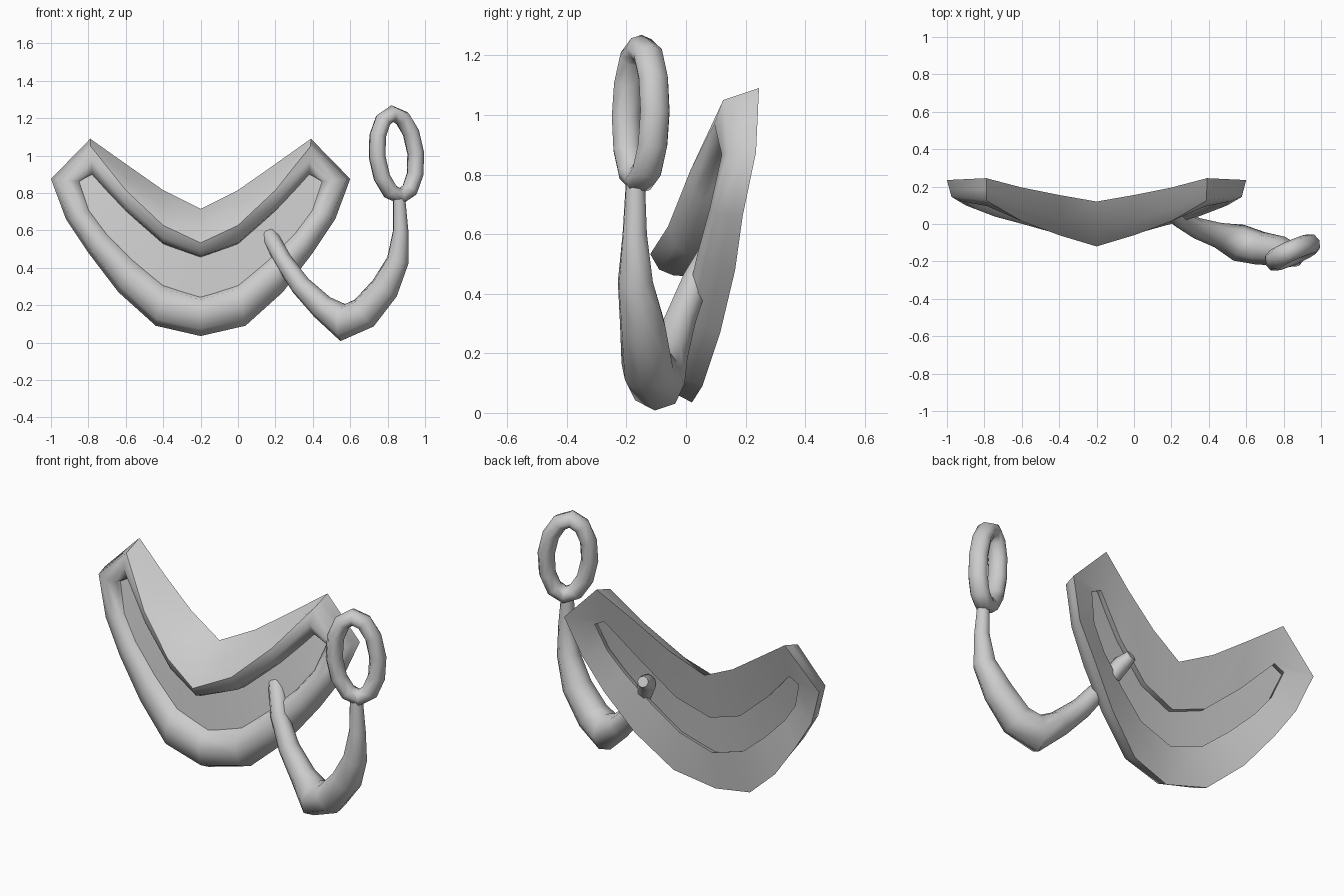
import bpy, bmesh, math
from mathutils import Vector

if "Cube" in bpy.data.objects:
    bpy.data.objects.remove(bpy.data.objects["Cube"])

grey = bpy.data.materials.new("plain_grey")
grey.diffuse_color = (0.6, 0.6, 0.6, 1)
grey.use_nodes = True
grey.node_tree.nodes["Principled BSDF"].inputs["Base Color"].default_value = grey.diffuse_color


def finish(ob, angle):
    """Give the part its colour and smooth shading."""
    ob.data.materials.clear()
    ob.data.materials.append(grey)
    bpy.ops.object.select_all(action='DESELECT')
    ob.select_set(True)
    bpy.context.view_layer.objects.active = ob
    bpy.ops.object.shade_smooth_by_angle(angle=math.radians(angle))


def mirrored_part(name, bm, angle):
    """Half of a mouth part, mirrored about the mouth's centre line."""
    me = bpy.data.meshes.new(name)
    bm.to_mesh(me)
    bm.free()
    ob = bpy.data.objects.new(name, me)
    bpy.context.collection.objects.link(ob)
    ob.location.x = -0.2
    finish(ob, angle)
    mod = ob.modifiers.new("mirror", 'MIRROR')
    mod.use_clip = True
    return ob


# Lip stations: outer edge (x, y, z), inner edge (x, y, z),
# two front points as (fraction from outer to inner, y), then the bulge
upper = [
    (0.00, .120, .715, 0.00, .070, .455, .70, -.120, .90, -.090, .035),
    (0.20, .155, .815, 0.20, .090, .525, .65, -.060, .88, -.035, .035),
    (0.40, .195, .955, 0.40, .130, .700, .55, .015, .83, .025, .025),
    (0.59, .245, 1.09, 0.58, .190, .890, .20, .125, .60, .095, 0),
]
lower = [
    (0.80, .235, .875, 0.64, .190, .860, .15, .145, .55, .120, 0),
    (0.72, .190, .660, 0.59, .150, .710, .15, .100, .55, .080, 0),
    (0.60, .165, .480, 0.50, .120, .590, .15, .060, .55, .040, 0),
    (0.44, .115, .270, 0.36, .090, .450, .15, .020, .55, .000, 0),
    (0.24, .055, .090, 0.20, .060, .315, .15, -.030, .55, -.050, 0),
    (0.00, .020, .035, 0.00, .050, .250, .17, -.050, .60, -.070, 0),
]


def section(s):
    o, i = Vector(s[0:3]), Vector(s[3:6])
    t1, y1, t2, y2, bulge = s[6:]
    pts = [o]
    # extra points swell the upper side and round the inner side
    for t, y in ((t1 / 2, (o.y + y1) / 2 - bulge), (t1, y1), (t2, y2),
                 (t2 + (1 - t2) * 0.75, y2 + (i.y - y2) * 0.3)):
        p = o.lerp(i, t)
        p.y = y
        pts.append(p)
    return pts + [i]


# Lips: one ring of bulged sections running around the mouth
bm = bmesh.new()
rings = [[bm.verts.new(p) for p in section(s)] for s in upper + lower]
for a, b in zip(rings, rings[1:]):
    for k in range(6):
        n = (k + 1) % 6
        bm.faces.new((a[k], a[n], b[n], b[k]))
bmesh.ops.recalc_face_normals(bm, faces=bm.faces)
# make sure the back face points backward
bm.faces.ensure_lookup_table()
if bm.faces[5].normal.y < 0:
    bmesh.ops.reverse_faces(bm, faces=bm.faces)
mirrored_part("lips", bm, 62)


# Mouth panel: sheet set between the upper and lower inner edges
def tucked(s):
    p = Vector(s[3:6]).lerp(Vector(s[0:3]), 0.06)
    p.y = s[4] - 0.03
    return p


bm = bmesh.new()
up = [bm.verts.new(tucked(s)) for s in upper]
low = [bm.verts.new(tucked(s)) for s in reversed(lower)]
pairs = [0, 1, 2, 2, 3, 3]
for k in range(5):
    a, b = up[pairs[k]], up[pairs[k + 1]]
    bm.faces.new([low[k], low[k + 1], b] + ([a] if a is not b else []))
mirrored_part("mouth_panel", bm, 40)

# Hook: tapered tube, fattest at the bend (x, y, z, radius)
path = [
    (.155, .165, .600, .030), (.170, .105, .570, .046),
    (.240, .030, .440, .048), (.335, -.022, .305, .056),
    (.450, -.060, .190, .068), (.560, -.100, .107, .100),
    (.675, -.130, .158, .090), (.785, -.145, .290, .080),
    (.855, -.170, .440, .062), (.870, -.172, .600, .043),
    (.862, -.170, .770, .034),
]
cu = bpy.data.curves.new("hook", 'CURVE')
cu.dimensions = '3D'
cu.bevel_depth = 1.0
cu.bevel_resolution = 2
cu.use_fill_caps = True
sp = cu.splines.new('POLY')
sp.points.add(len(path) - 1)
for pt, (x, y, z, r) in zip(sp.points, path):
    pt.co = (x, y, z, 1)
    pt.radius = r
hook = bpy.data.objects.new("hook", cu)
bpy.context.collection.objects.link(hook)
bpy.context.view_layer.objects.active = hook
hook.select_set(True)
bpy.ops.object.convert(target='MESH')
finish(bpy.context.object, 55)

# Ring: tall oval eye at the top of the hook
bm = bmesh.new()
rows = []
for i in range(12):
    a = math.tau * i / 12
    c = Vector((0.114 * math.cos(a), 0, 0.222 * math.sin(a)))
    out = Vector((math.cos(a) / 0.114, 0, math.sin(a) / 0.222)).normalized()
    row = []
    for j in range(8):
        b = math.tau * j / 8
        row.append(bm.verts.new(c + out * 0.045 * math.cos(b)
                                + Vector((0, 0.054 * math.sin(b), 0))))
    rows.append(row)
for i in range(12):
    p, q = rows[i], rows[(i + 1) % 12]
    for j in range(8):
        n = (j + 1) % 8
        bm.faces.new((p[j], p[n], q[n], q[j]))
bmesh.ops.recalc_face_normals(bm, faces=bm.faces)
me = bpy.data.meshes.new("hook_ring")
bm.to_mesh(me)
bm.free()
ring = bpy.data.objects.new("hook_ring", me)
bpy.context.collection.objects.link(ring)
ring.location = (.847, -.152, 1.003)
ring.rotation_euler = (math.radians(-3), math.radians(-5), math.radians(25))
finish(ring, 60)
